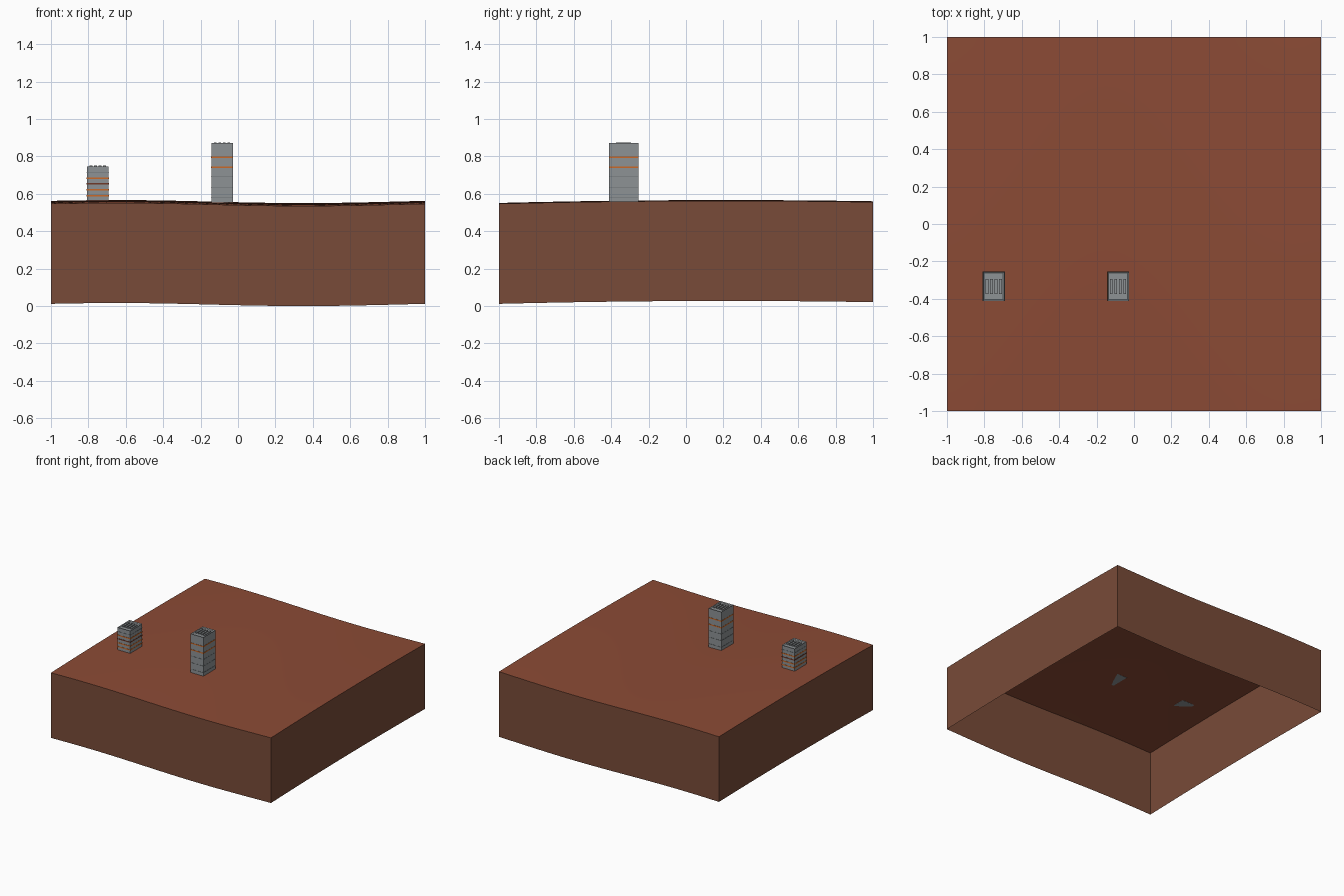
import bpy, bmesh, math

cube = bpy.data.objects.get("Cube")
if cube:
    bpy.data.objects.remove(cube, do_unlink=True)


def material(name, rgb):
    m = bpy.data.materials.new(name)
    m.use_nodes = True
    m.diffuse_color = (*rgb, 1)
    m.node_tree.nodes["Principled BSDF"].inputs["Base Color"].default_value = (*rgb, 1)
    return m


SOIL = material("red soil", (0.26, 0.07, 0.036))
CLIFF = material("brown earth", (0.19, 0.07, 0.04))
GREY = material("grey concrete", (0.27, 0.29, 0.30))
SEAM = material("dark grey seam", (0.15, 0.17, 0.18))
ORANGE = material("orange band", (0.60, 0.14, 0.02))
RUST = material("rust band", (0.16, 0.04, 0.02))


def add_object(name, bm, mats):
    mesh = bpy.data.meshes.new(name)
    bm.to_mesh(mesh)
    bm.free()
    for m in mats:
        mesh.materials.append(m)
    obj = bpy.data.objects.new(name, mesh)
    bpy.context.collection.objects.link(obj)
    return obj


def box(name, center, size, mat):
    bm = bmesh.new()
    bmesh.ops.create_cube(bm, size=1)
    bmesh.ops.scale(bm, vec=size, verts=bm.verts)
    bmesh.ops.translate(bm, vec=center, verts=bm.verts)
    return add_object(name, bm, [mat])


def ground_height(x, y):
    return 0.558 + 0.008 * math.cos(math.pi * (x + 0.65)) + 0.0045 * y - 0.0105 * y * y


# Rolling ground sheet with a hanging skirt, open underneath
bm = bmesh.new()
bmesh.ops.create_grid(bm, x_segments=40, y_segments=40, size=1)
for v in bm.verts:
    v.co.z = ground_height(v.co.x, v.co.y)
for f in bm.faces:
    f.smooth = True
rim = [e for e in bm.edges if e.is_boundary]
skirt = bmesh.ops.extrude_edge_only(bm, edges=rim)["geom"]
for part in skirt:
    if isinstance(part, bmesh.types.BMVert):
        part.co.z -= 0.535
    elif isinstance(part, bmesh.types.BMFace):
        part.material_index = 1
        part.smooth = False
bmesh.ops.recalc_face_normals(bm, faces=bm.faces)
for e in bm.edges:
    if len({f.material_index for f in e.link_faces}) > 1:
        e.smooth = False
add_object("ground", bm, [SOIL, CLIFF])

WIDTH, DEPTH, Y = 0.116, 0.156, -0.333


def tower(name, x, top, bands):
    # Open-bottomed shaft with a sunken roof behind a thin parapet
    base = ground_height(x, Y)
    box_obj = box(name + "_shaft", (x, Y, (base + top) / 2), (WIDTH, DEPTH, top - base), GREY)
    bm = bmesh.new()
    bm.from_mesh(box_obj.data)
    roof = max(bm.faces, key=lambda f: f.calc_center_median().z)
    bmesh.ops.inset_region(bm, faces=[roof], thickness=0.01)
    for v in roof.verts:
        v.co.z -= 0.006
    bm.to_mesh(box_obj.data)
    bm.free()
    # Roof slats rising just above the parapet
    for i in range(4):
        box(f"{name}_roof_slat_{i + 1}", (x + (i - 1.5) * 0.024, Y, top - 0.001),
            (0.014, 0.08, 0.008), GREY)
    # Storey bands around all sides
    for i, (z, mat) in enumerate(bands):
        box(f"{name}_band_{i + 1}", (x, Y, z),
            (WIDTH + 0.003, DEPTH + 0.003, 0.003 if mat is SEAM else 0.009), mat)


tower("tall_tower", -0.085, 0.872,
      [(0.582, SEAM), (0.636, SEAM), (0.690, SEAM), (0.742, ORANGE), (0.796, ORANGE)])
tower("short_tower", -0.75, 0.747,
      [(0.590, ORANGE), (0.621, ORANGE), (0.654, RUST), (0.683, ORANGE), (0.713, SEAM)])
